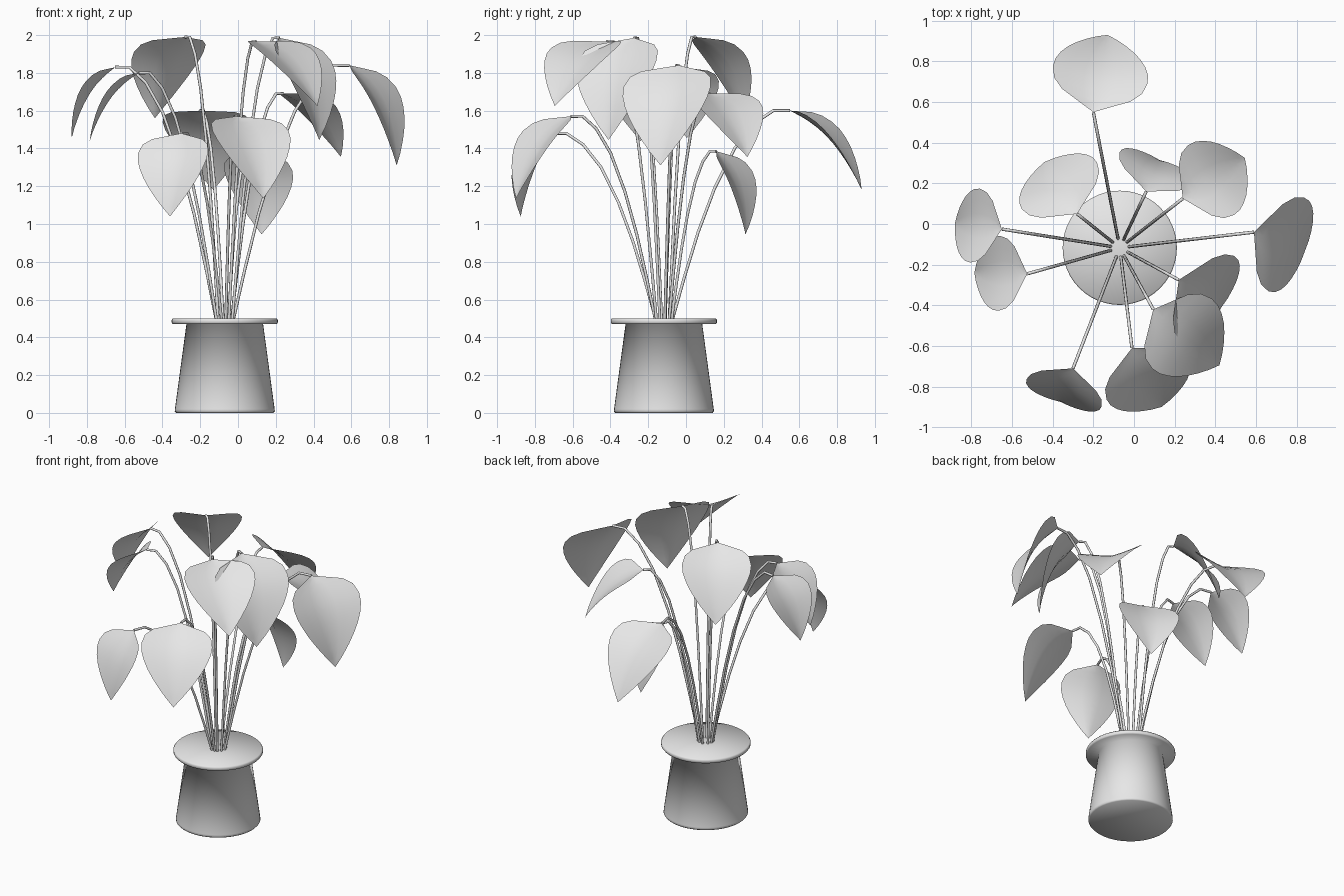
import bpy, bmesh, math
from mathutils import Vector

if "Cube" in bpy.data.objects:
    bpy.data.objects.remove(bpy.data.objects["Cube"])

grey = bpy.data.materials.new("light_grey")
grey.diffuse_color = (0.8, 0.8, 0.8, 1)
grey.use_nodes = True
grey.node_tree.nodes["Principled BSDF"].inputs["Base Color"].default_value = grey.diffuse_color
CX, CY = -0.07, -0.117         # pot axis
UP = Vector((0, 0, 1))


def finish(name, bm, angle):
    bm.normal_update()
    me = bpy.data.meshes.new(name)
    bm.to_mesh(me)
    bm.free()
    me.materials.append(grey)
    ob = bpy.data.objects.new(name, me)
    bpy.context.collection.objects.link(ob)
    bpy.ops.object.select_all(action='DESELECT')
    ob.select_set(True)
    bpy.context.view_layer.objects.active = ob
    bpy.ops.object.shade_smooth_by_angle(angle=math.radians(angle))
    return ob


def skin(bm, rings, closed=True):
    """Join consecutive rings of vertices with quads."""
    for a, b in zip(rings, rings[1:]):
        n = len(a)
        for i in range(n if closed else n - 1):
            j = (i + 1) % n
            bm.faces.new((a[i], a[j], b[j], b[i]))


def make_pot():
    # tapered pot with a flat overhanging rim, softly shaded, closed top and bottom
    profile = [(0.258, 0), (0.265, 0.008), (0.264, 0.02), (0.203, 0.47),
               (0.275, 0.47), (0.281, 0.478), (0.281, 0.492), (0.275, 0.5)]
    bm = bmesh.new()
    n = 48
    rings = [[bm.verts.new((CX + r * math.cos(2 * math.pi * i / n),
                            CY + r * math.sin(2 * math.pi * i / n), z)) for i in range(n)]
             for r, z in profile]
    skin(bm, rings)
    bm.faces.new(rings[0][::-1])
    bm.faces.new(rings[-1])
    finish("pot", bm, 180)


def make_stem(name, end):
    # thin tube rising from the soil and bending over to the leaf
    path = [(0, 0), (.1, .2), (.22, .42), (.36, .63), (.53, .82), (.7, .94), (.86, 1), (1, 1)]
    out = Vector((end.x - CX, end.y - CY, 0))
    d = out.normalized()
    start = Vector((CX, CY, 0.49)) + d * 0.045
    reach = out.length - 0.045
    pts = [start + d * reach * f + UP * (end.z - start.z) * h for f, h in path]
    side = d.cross(UP)
    bm = bmesh.new()
    rings = []
    for i, p in enumerate(pts):
        t = (pts[min(i + 1, len(pts) - 1)] - pts[max(i - 1, 0)]).normalized()
        up = side.cross(t)
        rings.append([bm.verts.new(p + 0.008 * (side * math.cos(a) + up * math.sin(a)))
                      for a in (2 * math.pi * k / 8 for k in range(8))])
    skin(bm, rings)
    bm.faces.new(rings[0][::-1])
    bm.faces.new(rings[-1])
    bmesh.ops.recalc_face_normals(bm, faces=bm.faces)
    finish(name, bm, 60)


# leaf stations: distance along chord, edge height, half width (all per unit length)
LEAF = [(.04, .037, .11), (.11, .1, .3), (.19, .14, .385), (.3, .168, .415), (.4, .175, .405),
        (.5, .168, .37), (.6, .15, .32), (.7, .124, .255), (.8, .09, .18), (.9, .05, .095)]
FOLD = 0.2


def make_leaf(name, base, tip):
    # arched blade folded into a shallow valley along its midrib
    chord = tip - base
    length = chord.length
    u = chord.normalized()
    side = u.cross(UP).normalized()
    normal = side.cross(u)
    bm = bmesh.new()
    rows = []
    for a, h, w in LEAF:
        rows.append([bm.verts.new(base + length * (u * a + side * (s * w)
                     + normal * (h - FOLD * w * (1 - abs(s) ** 1.3))))
                     for s in (-1, -.67, -.33, 0, .33, .67, 1)])
    skin(bm, rows, closed=False)
    root, point = bm.verts.new(base), bm.verts.new(tip)
    for i in range(6):
        bm.faces.new((root, rows[0][i + 1], rows[0][i]))
        bm.faces.new((point, rows[-1][i], rows[-1][i + 1]))
    bmesh.ops.recalc_face_normals(bm, faces=bm.faces)
    if sum((f.normal.dot(normal) for f in bm.faces)) < 0:
        bmesh.ops.reverse_faces(bm, faces=bm.faces)
    finish(name, bm, 60)


# leaf base and leaf tip of each shoot
SHOOTS = [
    ((-.20, .55, 1.60), (-.13, .93, 1.18)),
    ((.59, -.04, 1.84), (.84, -.135, 1.31)),
    ((-.30, -.71, 1.48), (-.36, -.875, 1.04)),
    ((-.01, -.61, 1.57), (.135, -.90, 1.135)),
    ((-.65, -.025, 1.83), (-.88, .005, 1.455)),
    ((-.525, -.245, 1.80), (-.785, -.24, 1.44)),
    ((-.28, .05, 1.99), (-.44, .305, 1.56)),
    ((.06, .16, 1.385), (.125, .315, .945)),
    ((.24, .125, 1.69), (.545, .325, 1.355)),
    ((.095, -.42, 1.965), (.42, -.695, 1.625)),
    ((.22, -.275, 1.985), (.43, -.41, 1.445)),
]

make_pot()
for k, (b, t) in enumerate(SHOOTS, 1):
    make_stem(f"stem_{k}", Vector(b))
    make_leaf(f"leaf_{k}", Vector(b), Vector(t))
